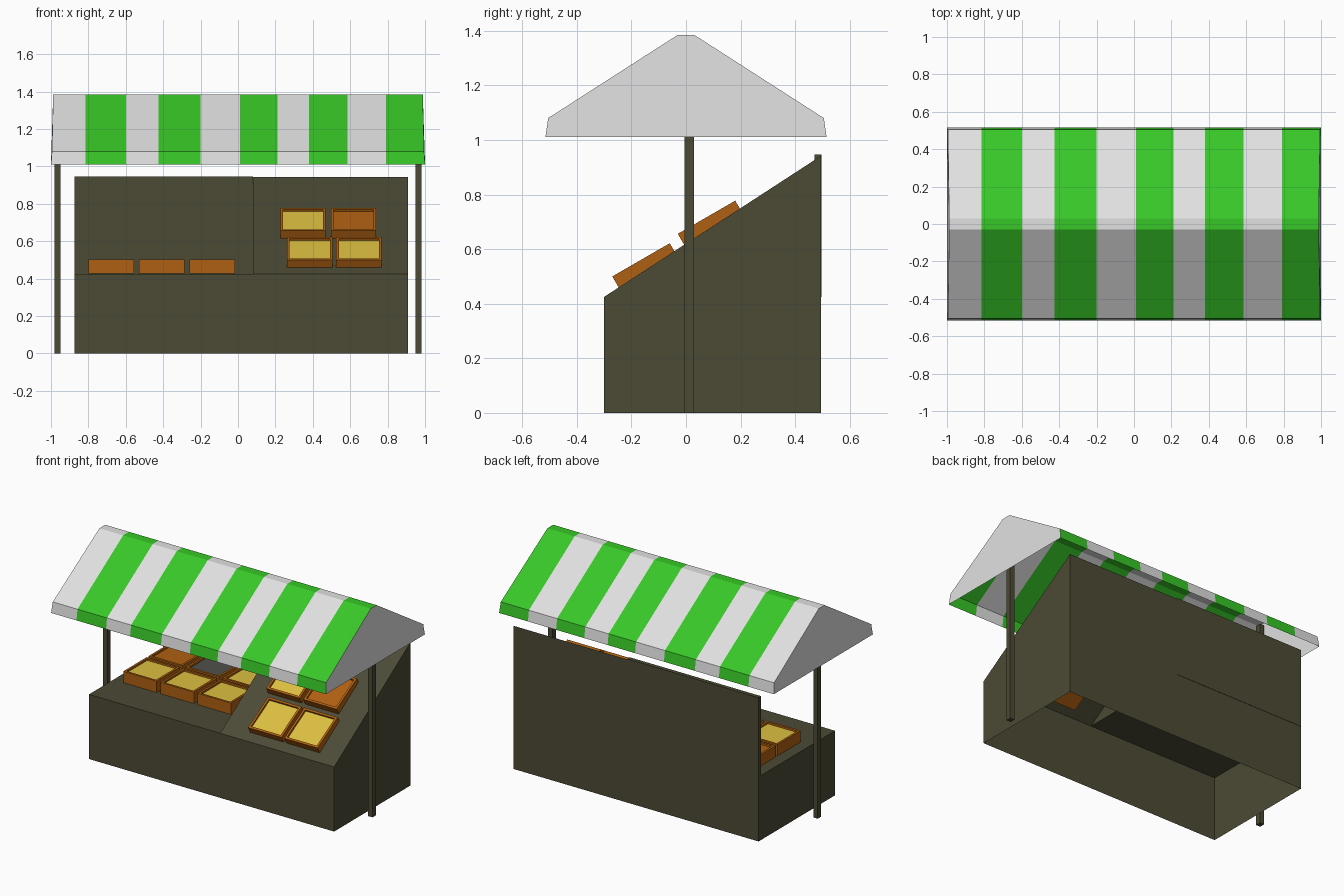
import bpy, bmesh, math
from mathutils import Matrix

if "Cube" in bpy.data.objects:
    bpy.data.objects.remove(bpy.data.objects["Cube"])


def material(name, rgb):
    m = bpy.data.materials.new(name)
    m.diffuse_color = (*rgb, 1)
    m.use_nodes = True
    m.node_tree.nodes["Principled BSDF"].inputs["Base Color"].default_value = m.diffuse_color
    return m


WOOD = material("dark_wood", (0.072, 0.069, 0.036))
WHITE = material("canvas_white", (0.75, 0.75, 0.75))
GREEN = material("canvas_green", (0.038, 0.575, 0.02))
CRATE = material("crate_orange", (0.43, 0.118, 0.006))
YELLOW = material("produce_yellow", (0.72, 0.52, 0.052))
GREY = material("produce_grey", (0.08, 0.08, 0.07))


def finish(name, bm, mats):
    me = bpy.data.meshes.new(name)
    bm.to_mesh(me)
    bm.free()
    for m in mats:
        me.materials.append(m)
    ob = bpy.data.objects.new(name, me)
    bpy.context.collection.objects.link(ob)
    return ob


def add_box(bm, lo, hi):
    size = [b - a for a, b in zip(lo, hi)]
    mid = [(a + b) / 2 for a, b in zip(lo, hi)]
    mat = Matrix.Translation(mid) @ Matrix.Diagonal((*size, 1))
    return bmesh.ops.create_cube(bm, size=1, matrix=mat)


def box(name, lo, hi, mat):
    bm = bmesh.new()
    add_box(bm, lo, hi)
    return finish(name, bm, [mat])


def face(bm, pts):
    return bm.faces.new([bm.verts.new(p) for p in pts])


# Counter: hollow shell with open bottom, flat on the left, sloped on the right
X0, XM, X1 = -0.875, 0.08, 0.91
F, B, LOW, TOP = -0.30, 0.495, 0.425, 0.942
flat = [(F, 0), (F, LOW), (B, LOW), (B, 0)]
slope = [(F, 0), (F, LOW), (B, TOP), (B, 0)]
bm = bmesh.new()
for prof, a, b in ((flat, X0, XM), (slope, XM, X1)):
    for (y, z), (v, w) in zip(prof, prof[1:]):
        face(bm, [(b, y, z), (b, v, w), (a, v, w), (a, y, z)])
face(bm, [(X0, y, z) for y, z in flat])
face(bm, [(X1, y, z) for y, z in reversed(slope)])
face(bm, [(XM, F, LOW), (XM, B, TOP), (XM, B, LOW)])
bmesh.ops.remove_doubles(bm, verts=bm.verts, dist=0.0005)
finish("counter", bm, [WOOD])
box("back_panel", (X0, 0.47, LOW), (XM, 0.497, 0.947), WOOD)

# Posts
box("left_post", (-0.98, -0.005, 0), (-0.948, 0.03, 1.36), WOOD)
box("right_post", (0.95, -0.005, 0), (0.982, 0.03, 1.36), WOOD)

# Striped canopy: roof profile swept along x, cut at the stripe borders
half = [(-0.515, 1.01, 1.0), (-0.505, 1.08, 0.995), (-0.03, 1.385, 0.988)]
prof = half + [(-y, z, e) for y, z, e in reversed(half)]
cuts = [-0.815, -0.60, -0.425, -0.20, 0.01, 0.21, 0.38, 0.585, 0.79]
bm = bmesh.new()
cols = []
for i in range(len(cuts) + 2):
    col = []
    for y, z, e in prof:
        x = -e if i == 0 else e if i > len(cuts) else cuts[i - 1]
        col.append(bm.verts.new((x, y, z)))
    cols.append(col)
for i, (a, b) in enumerate(zip(cols, cols[1:])):
    for j in range(len(prof) - 1):
        f = bm.faces.new([a[j], b[j], b[j + 1], a[j + 1]])
        f.material_index = i % 2
bm.faces.new(cols[0])
bm.faces.new(list(reversed(cols[-1])))
finish("canopy", bm, [WHITE, GREEN])


# Crates: box with a sunken, coloured top; origin on the top front left edge
def crate(name, x, y, z, fill, tilt=0.0):
    bm = bmesh.new()
    add_box(bm, (0, 0, -0.075), (0.243, 0.243, 0))
    top = max(bm.faces, key=lambda f: f.calc_center_median().z)
    bmesh.ops.inset_region(bm, faces=[top], thickness=0.02)
    low = bmesh.ops.extrude_discrete_faces(bm, faces=[top])["faces"][0]
    for v in low.verts:
        v.co.z -= 0.012
    low.material_index = 1
    bm.transform(Matrix.Translation((x, y, z)) @ Matrix.Rotation(tilt, 4, 'X'))
    finish(name, bm, [CRATE, fill])


rows = [(-0.05, (YELLOW, YELLOW, YELLOW)), (0.212, (CRATE, GREY, YELLOW))]
for r, (y, fills) in enumerate(rows):
    for c, fill in enumerate(fills):
        crate(f"flat_crate_{r}_{c}", -0.80 + 0.27 * c, y, 0.502, fill)

tilted = [(0.262, -0.27, 0.50, YELLOW), (0.525, -0.27, 0.50, YELLOW),
          (0.226, -0.03, 0.656, YELLOW), (0.496, -0.03, 0.656, CRATE)]
for i, (x, y, z, fill) in enumerate(tilted):
    crate(f"sloped_crate_{i}", x, y, z, fill, math.radians(30))
